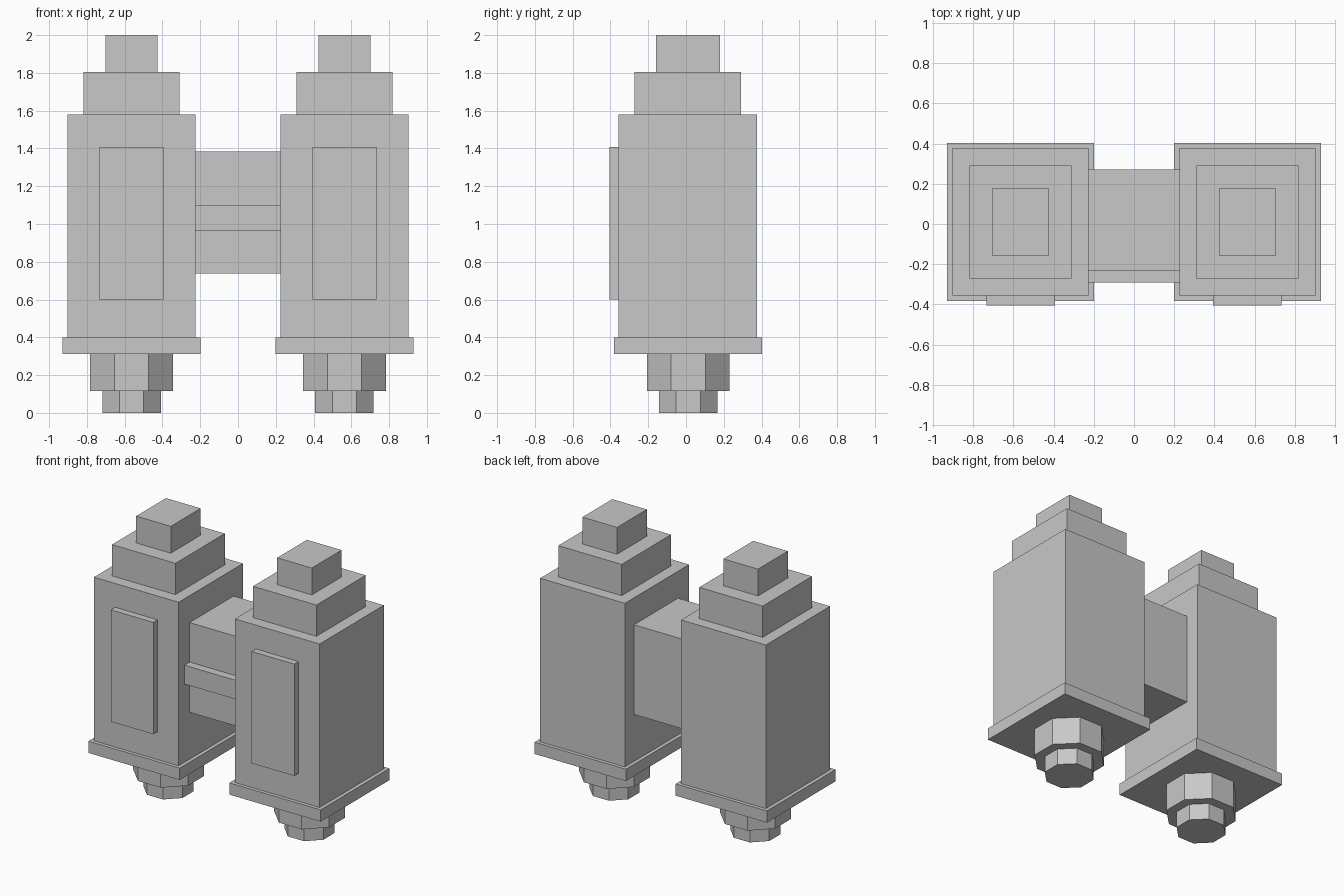
import bpy, bmesh, math
from mathutils import Matrix

if "Cube" in bpy.data.objects:
    bpy.data.objects.remove(bpy.data.objects["Cube"])

grey = bpy.data.materials.new("plain_grey")
grey.diffuse_color = (0.58, 0.58, 0.58, 1)
grey.use_nodes = True
grey.node_tree.nodes["Principled BSDF"].inputs["Base Color"].default_value = grey.diffuse_color

CX, CY = 0.5635, 0.01  # centre of each pod


def finish(name, bm):
    mesh = bpy.data.meshes.new(name)
    bmesh.ops.recalc_face_normals(bm, faces=bm.faces)
    bm.to_mesh(mesh)
    bm.free()
    mesh.materials.append(grey)
    obj = bpy.data.objects.new(name, mesh)
    bpy.context.collection.objects.link(obj)


def box(name, x0, x1, y0, y1, z0, z1):
    bm = bmesh.new()
    place = Matrix.Translation(((x0 + x1) / 2, (y0 + y1) / 2, (z0 + z1) / 2))
    size = Matrix.Diagonal((x1 - x0, y1 - y0, z1 - z0, 1))
    bmesh.ops.create_cube(bm, size=1, matrix=place @ size)
    finish(name, bm)


def octagon(name, x, y, apothem, z0, z1):
    # eight-sided prism with flats facing the axes
    bm = bmesh.new()
    r = apothem / math.cos(math.pi / 8)
    m = Matrix.Translation((x, y, (z0 + z1) / 2)) @ Matrix.Rotation(math.pi / 8, 4, 'Z')
    bmesh.ops.create_cone(bm, cap_ends=True, segments=8, radius1=r, radius2=r,
                          depth=z1 - z0, matrix=m)
    finish(name, bm)


# Stepped square blocks of a pod: name, half x, half y, bottom, top
blocks = [
    ("flange", 0.365, 0.392, 0.313, 0.398),
    ("body", 0.3385, 0.3665, 0.398, 1.58),
    ("shoulder", 0.2535, 0.2815, 1.58, 1.806),
    ("top_cap", 0.1385, 0.17, 1.806, 2.0),
]

for side, s in (("left", -1), ("right", 1)):
    x = s * CX
    for name, hx, hy, z0, z1 in blocks:
        box(f"{side}_{name}", x - hx, x + hx, CY - hy, CY + hy, z0, z1)
    # Raised front panel
    box(f"{side}_front_panel", x - 0.17, x + 0.17, -0.405, CY - 0.3665, 0.6, 1.408)
    # Eight-sided nozzle and tip
    octagon(f"{side}_nozzle", x, CY + 0.002, 0.2195, 0.117, 0.313)
    octagon(f"{side}_nozzle_tip", x, CY + 0.002, 0.155, 0.0, 0.117)

# Bridge between the pods with a front rib
box("bridge", -0.225, 0.225, -0.231, 0.272, 0.737, 1.385)
box("bridge_rib", -0.225, 0.225, -0.29, -0.231, 0.963, 1.10)
